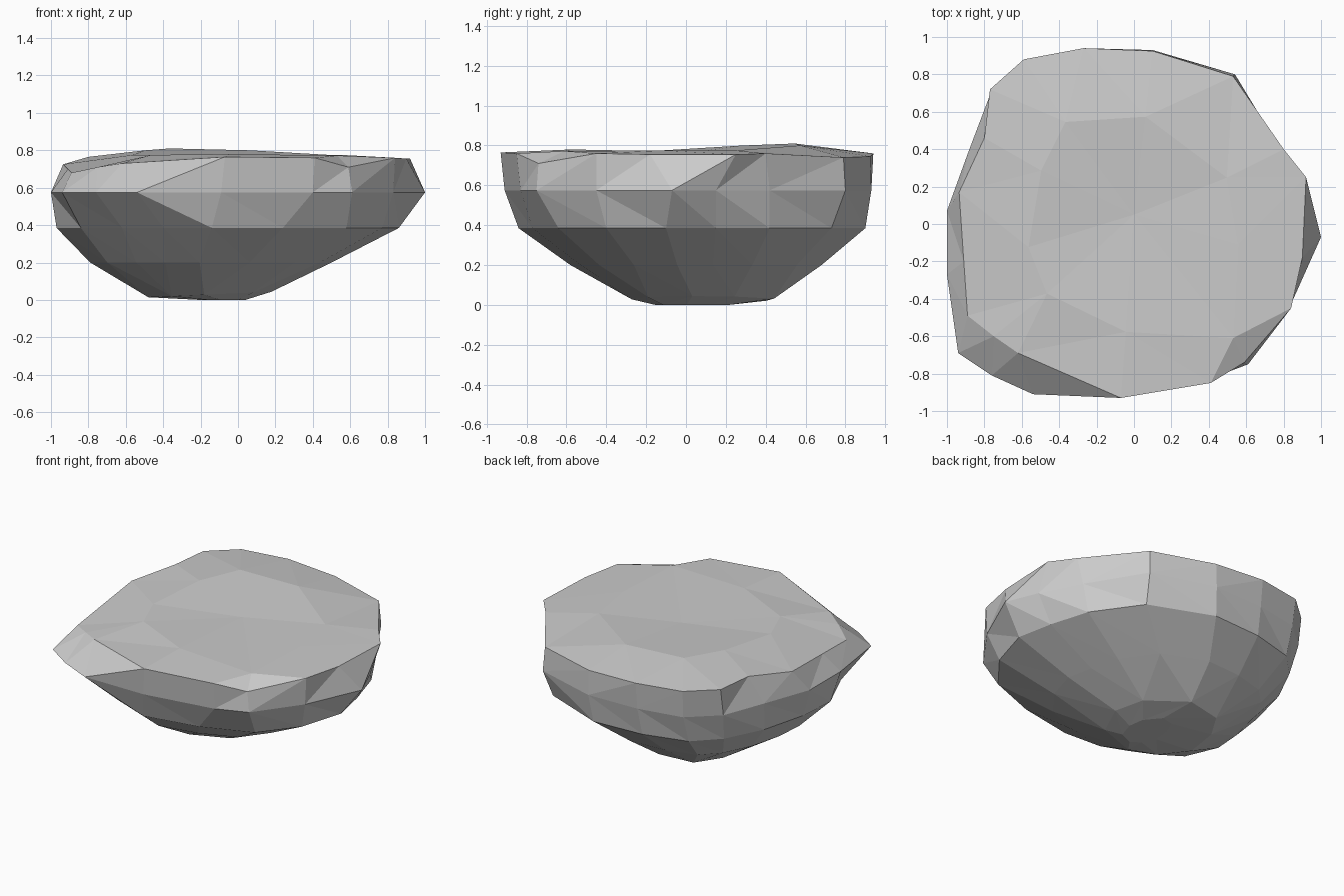
import bpy, bmesh

if "Cube" in bpy.data.objects:
    bpy.data.objects.remove(bpy.data.objects["Cube"])

# Widest outline at z = 0.575, anticlockwise from the right-hand point
belt = [(1, -.07), (.91, .15), (.77, .42), (.54, .80), (.10, .93), (-.27, .92),
        (-.58, .86), (-.77, .69), (-.88, .40), (-1, .07), (-1, -.27), (-.94, -.69),
        (-.76, -.81), (-.54, -.91), (-.09, -.91), (.40, -.83), (.61, -.75), (.83, -.45)]

# Rim around the flat top
rim = [(.90, -.18, .755), (.92, .25, .755), (.80, .40, .76), (.53, .79, .74),
       (.10, .925, .745), (-.27, .94, .76), (-.59, .88, .765), (-.77, .72, .765),
       (-.80, .46, .765), (-.935, .17, .725), (-.91, -.20, .70), (-.89, -.49, .68),
       (-.75, -.60, .71), (-.62, -.69, .73), (-.07, -.93, .765), (.41, -.85, .76),
       (.59, -.74, .71), (.84, -.45, .76)]

# Undercut outline at z = 0.385, with the front left corner cut away
low = [(.86, -.10), (.81, .15), (.73, .42), (.51, .73), (.08, .90), (-.28, .88),
       (-.58, .80), (-.74, .64), (-.87, .38), (-.95, .07), (-.97, -.20), (-.84, -.50),
       (-.62, -.64), (-.40, -.74), (-.14, -.84), (.24, -.77), (.58, -.64), (.77, -.40)]

# Gentle bumps on the top
bump_z = [.775, .775, .80, .81, .80, .775, .775, .78, .78]

bm = bmesh.new()


def ring(points):
    return [bm.verts.new(p) for p in points]


def squash(points, z, tilt, cx, sx, cy, sy):
    # shrinks the undercut outline about its own centre
    out = []
    for x, y in points:
        x, y = cx + (x + .055) * sx, cy + (y - .03) * sy
        out.append((x, y, z + tilt * x))
    return ring(out)


def bridge(a, b, flip=False):
    n = len(a)
    for i in range(n):
        j = (i + 1) % n
        if flip:
            faces = ((a[i], a[j], b[j]), (a[i], b[j], b[i]))
        else:
            faces = ((a[i], a[j], b[i]), (a[j], b[j], b[i]))
        for f in faces:
            bm.faces.new(f)


def bridge_half(a, b):
    # joins a ring to one with half as many points
    n, m = len(a), len(b)
    for i in range(m):
        p, q, r = a[2 * i], a[2 * i + 1], a[(2 * i + 2) % n]
        s, t = b[i], b[(i + 1) % m]
        for f in ((p, q, s), (q, t, s), (q, r, t)):
            bm.faces.new(f)


# Sides
rim_v = ring(rim)
belt_v = ring([(x, y, .575) for x, y in belt])
low_v = ring([(x, y, .385) for x, y in low])
bridge(rim_v, belt_v)
bridge(belt_v, low_v, flip=True)

# Underside
deep = squash(low, .20, 0, -.145, .705, .05, .724)
foot = squash(low[::2], .036, .045, -.15, .36, .085, .41)
base = squash(low[::2], 0, 0, -.08, .13, .03, .21)
bridge(low_v, deep, flip=True)
bridge_half(deep, foot)
bridge(foot, base)
bm.faces.new(base)

# Uneven top
inner = ring([(x * .62, y * .62, z) for (x, y, _), z in zip(rim[::2], bump_z)])
inner[8].co = (.53, -.61, .772)
bridge_half(rim_v, inner)
centre = bm.verts.new((0, .05, .768))
for i in range(9):
    bm.faces.new((inner[i], inner[(i + 1) % 9], centre))

bmesh.ops.recalc_face_normals(bm, faces=bm.faces)
mesh = bpy.data.meshes.new("flat_topped_rock")
bm.to_mesh(mesh)
bm.free()
rock = bpy.data.objects.new("flat_topped_rock", mesh)
bpy.context.collection.objects.link(rock)
